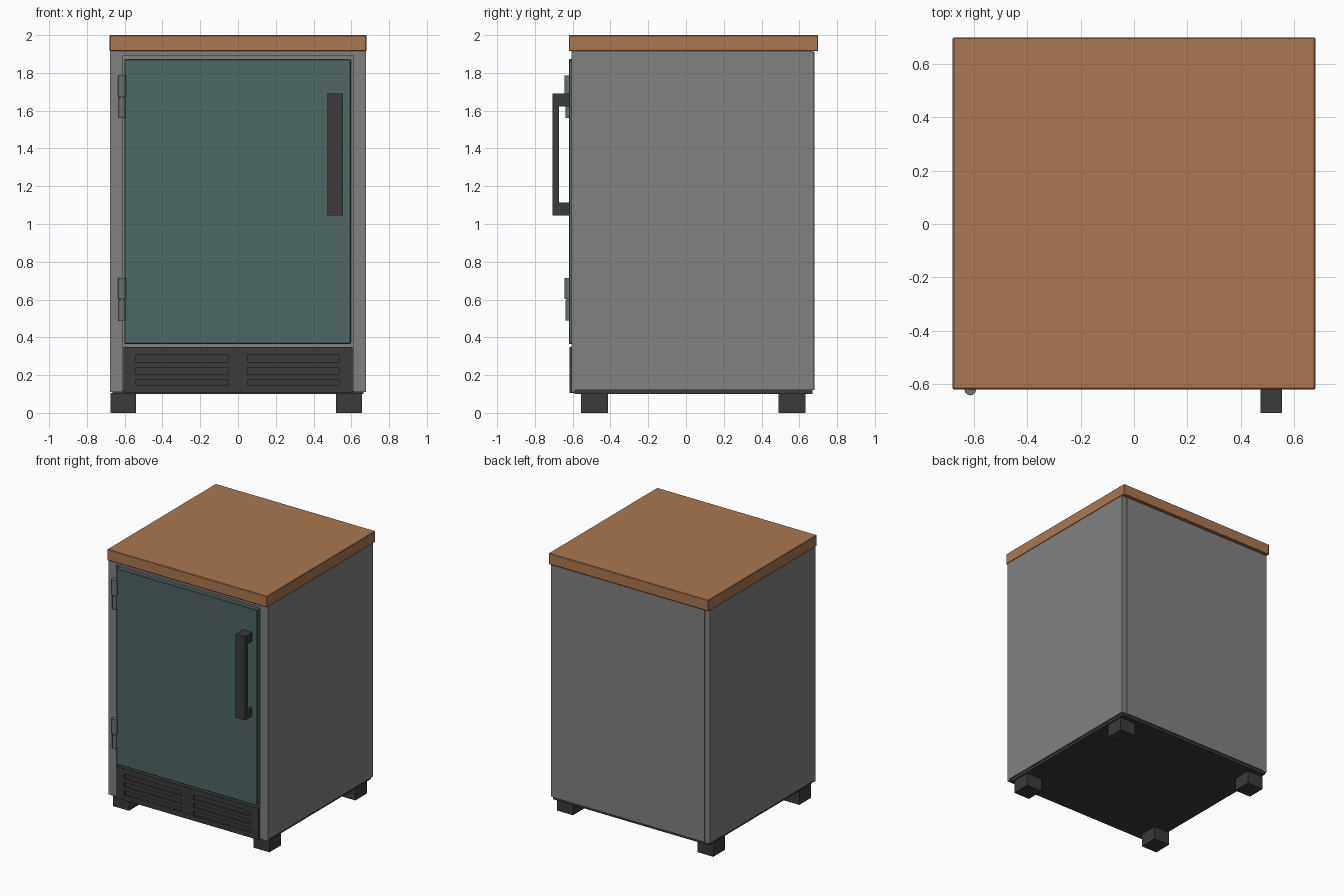
import bpy, bmesh, math
from mathutils import Matrix, Vector

if "Cube" in bpy.data.objects:
    bpy.data.objects.remove(bpy.data.objects["Cube"])


def material(name, rgb):
    m = bpy.data.materials.new(name)
    m.diffuse_color = (*rgb, 1)
    m.use_nodes = True
    m.node_tree.nodes["Principled BSDF"].inputs["Base Color"].default_value = m.diffuse_color
    return m


WOOD = material("warm wood", (0.40, 0.185, 0.082))
GREY = material("mid grey metal", (0.22, 0.22, 0.22))
TEAL = material("dark teal", (0.077, 0.135, 0.125))
DARK = material("charcoal", (0.043, 0.043, 0.043))
HINGE = material("hinge grey", (0.16, 0.16, 0.16))


def finish(bm, name, mat):
    bmesh.ops.recalc_face_normals(bm, faces=bm.faces)
    me = bpy.data.meshes.new(name)
    bm.to_mesh(me)
    bm.free()
    me.materials.append(mat)
    ob = bpy.data.objects.new(name, me)
    bpy.context.collection.objects.link(ob)
    return ob


def boxes(name, mat, *spans, bevel=0.0):
    """One object made of boxes, each (x0, x1, y0, y1, z0, z1)."""
    bm = bmesh.new()
    for x0, x1, y0, y1, z0, z1 in spans:
        centre = Vector((x0 + x1, y0 + y1, z0 + z1)) / 2
        size = Matrix.Diagonal((x1 - x0, y1 - y0, z1 - z0, 1))
        bmesh.ops.create_cube(bm, size=1, matrix=Matrix.Translation(centre) @ size)
    if bevel:
        bmesh.ops.bevel(bm, geom=bm.edges[:], offset=bevel, segments=1, affect='EDGES')
    return finish(bm, name, mat)


# Worktop and cabinet
boxes("worktop", WOOD, (-0.68, 0.68, -0.62, 0.70, 1.915, 2.0), bevel=0.004)
boxes("cabinet_body", GREY, (-0.678, 0.678, -0.585, 0.675, 0.12, 1.915))
boxes("back_panel", GREY, (-0.635, 0.635, 0.67, 0.681, 0.12, 1.91))
boxes("base_plate", DARK, (-0.665, 0.665, -0.59, 0.67, 0.10, 0.12))

# Front frame around the recessed door opening
boxes("front_frame", GREY,
      (-0.678, -0.61, -0.606, -0.585, 0.11, 1.915),
      (0.61, 0.678, -0.606, -0.585, 0.11, 1.915),
      (-0.61, 0.61, -0.606, -0.585, 1.893, 1.915))

# Door
boxes("door", TEAL, (-0.602, 0.597, -0.62, -0.584, 0.365, 1.873), bevel=0.004)

# Handle: grip bar and two posts
boxes("handle", DARK,
      (0.475, 0.555, -0.708, -0.672, 1.045, 1.69),
      (0.475, 0.555, -0.673, -0.618, 1.045, 1.113),
      (0.475, 0.555, -0.673, -0.618, 1.622, 1.69))

# Ventilation grille with three slots split by a centre bar
GX, GY0, GY1 = 0.605, -0.616, -0.598
grille = [(-GX, -0.54, GY0, GY1, 0.105, 0.348), (0.535, GX, GY0, GY1, 0.105, 0.348),
          (-0.54, 0.535, GY0, GY1, 0.105, 0.144), (-0.54, 0.535, GY0, GY1, 0.306, 0.348),
          (-0.05, 0.05, GY0 + 0.003, GY1, 0.144, 0.306)]
grille += [(-0.54, 0.535, GY0 + 0.002, GY1, z, z + 0.027) for z in (0.178, 0.240)]
boxes("vent_grille", DARK, *grille)
boxes("vent_backing", DARK, (-GX, GX, -0.598, -0.58, 0.105, 0.348))

# Hinges: two stacked knuckles on a leaf
for label, z in (("lower", 0.49), ("upper", 1.56)):
    bm = bmesh.new()
    for r, z0, z1 in ((0.018, z, z + 0.105), (0.022, z + 0.112, z + 0.225)):
        bmesh.ops.create_cone(bm, cap_ends=True, segments=12, radius1=r, radius2=r, depth=z1 - z0,
                              matrix=Matrix.Translation((-0.614, -0.621, (z0 + z1) / 2)))
    bmesh.ops.create_cone(bm, cap_ends=True, segments=12, radius1=0.011, radius2=0.011, depth=0.21,
                          matrix=Matrix.Translation((-0.614, -0.621, z + 0.112)))
    ob = finish(bm, label + "_hinge", HINGE)
    for p in ob.data.polygons:
        p.use_smooth = abs(p.normal.z) < 0.5
    boxes(label + "_hinge_leaf", HINGE, (-0.63, -0.595, -0.624, -0.59, z + 0.005, z + 0.22))

# Feet
for side, x in (("left", -0.675), ("right", 0.52)):
    for end, y in (("front", -0.555), ("back", 0.49)):
        boxes(f"{end}_{side}_foot", DARK, (x, x + 0.136, y, y + 0.142, 0, 0.105))
